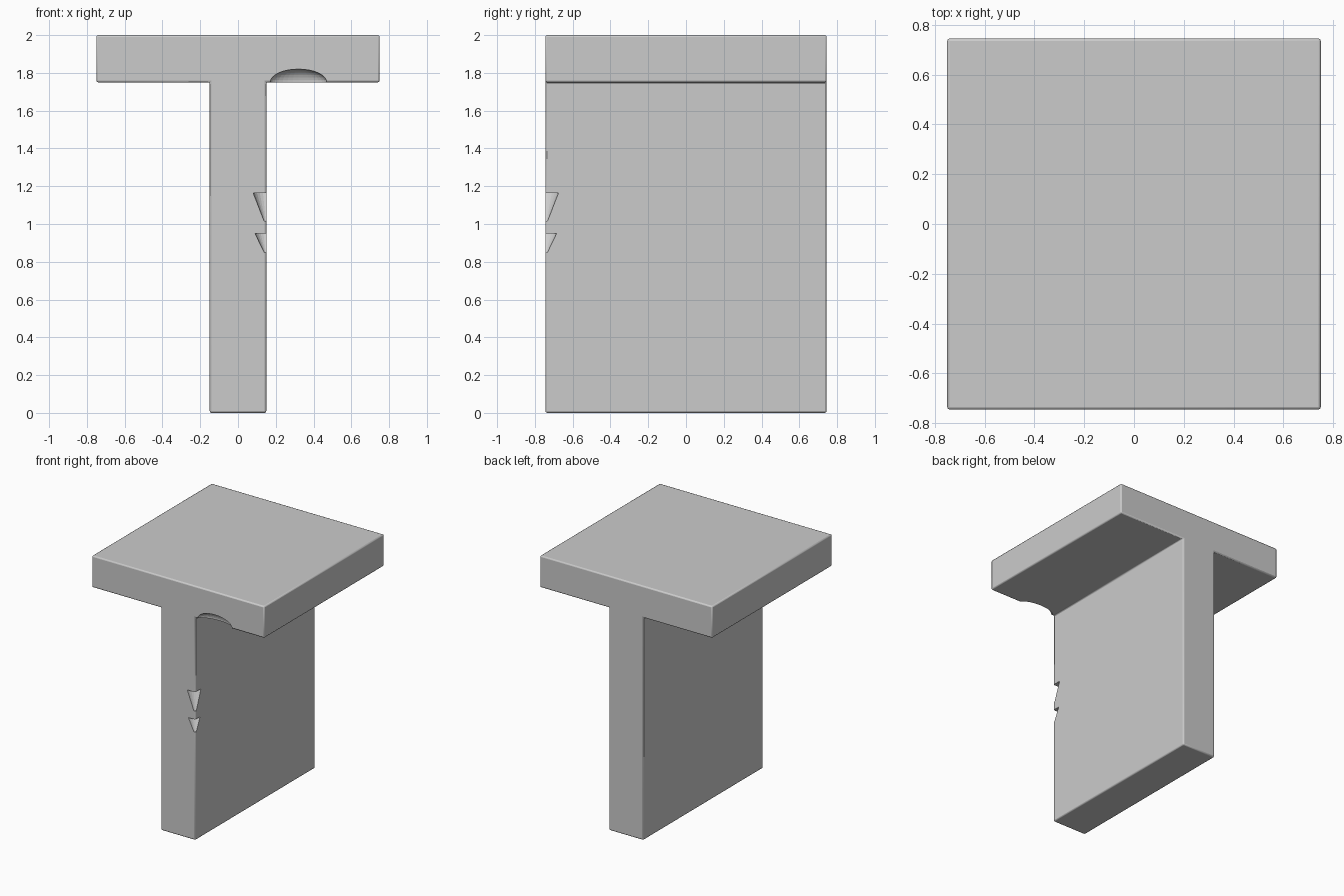
import bpy
import bmesh
import math

cube = bpy.data.objects.get("Cube")
if cube:
    bpy.data.objects.remove(cube, do_unlink=True)

DEPTH = 0.745        # half depth of the body
SLAB, WEB = 0.75, 0.15   # half widths
UNDER, TOP = 1.75, 2.0   # slab underside and top


def finish(bm, name):
    bmesh.ops.recalc_face_normals(bm, faces=bm.faces)
    mesh = bpy.data.meshes.new(name)
    bm.to_mesh(mesh)
    bm.free()
    obj = bpy.data.objects.new(name, mesh)
    bpy.context.collection.objects.link(obj)
    return obj


def extruded(name, profile):
    """Extrude an x-z profile from the front to the back."""
    bm = bmesh.new()
    face = bm.faces.new([bm.verts.new((x, -DEPTH, z)) for x, z in profile])
    result = bmesh.ops.extrude_face_region(bm, geom=[face])
    verts = [v for v in result["geom"] if isinstance(v, bmesh.types.BMVert)]
    bmesh.ops.translate(bm, verts=verts, vec=(0, 2 * DEPTH, 0))
    return finish(bm, name)


def chip_cutter(name, location, make):
    bm = bmesh.new()
    make(bm)
    obj = finish(bm, name)
    obj.location = location
    obj.hide_render = True
    obj.hide_viewport = True
    return obj


# T-shaped body: flat slab on an upright web
half = [(WEB, 0), (WEB, UNDER), (SLAB, UNDER), (SLAB, TOP)]
body = extruded("t_beam", half + [(-x, z) for x, z in reversed(half)])

# Slightly softened edges
bevel = body.modifiers.new("soft_edges", "BEVEL")
bevel.width = 0.01
bevel.segments = 2
bevel.limit_method = "ANGLE"


def long_chip(bm):
    bmesh.ops.create_uvsphere(bm, u_segments=32, v_segments=16, radius=1)
    bmesh.ops.scale(bm, verts=bm.verts, vec=(0.15, 0.06, 0.07))


def notch(radius, height):
    def make(bm):
        bmesh.ops.create_cone(bm, cap_ends=True, segments=24, radius1=0.012,
                              radius2=radius, depth=height)
    return make


# Chips in the front edges: one under the slab, two down the web corner
cutters = [
    chip_cutter("slab_chip_cutter", (0.32, -DEPTH, UNDER), long_chip),
    chip_cutter("upper_notch_cutter", (WEB, -DEPTH, 1.09), notch(0.07, 0.15)),
    chip_cutter("lower_notch_cutter", (WEB, -DEPTH, 0.9), notch(0.06, 0.1)),
]
for cutter in cutters:
    cut = body.modifiers.new(cutter.name, "BOOLEAN")
    cut.operation = "DIFFERENCE"
    cut.solver = "EXACT"
    cut.object = cutter

# Smooth shading with crisp edges
bpy.ops.object.select_all(action="DESELECT")
body.select_set(True)
bpy.context.view_layer.objects.active = body
bpy.ops.object.shade_smooth_by_angle(angle=math.radians(50))
